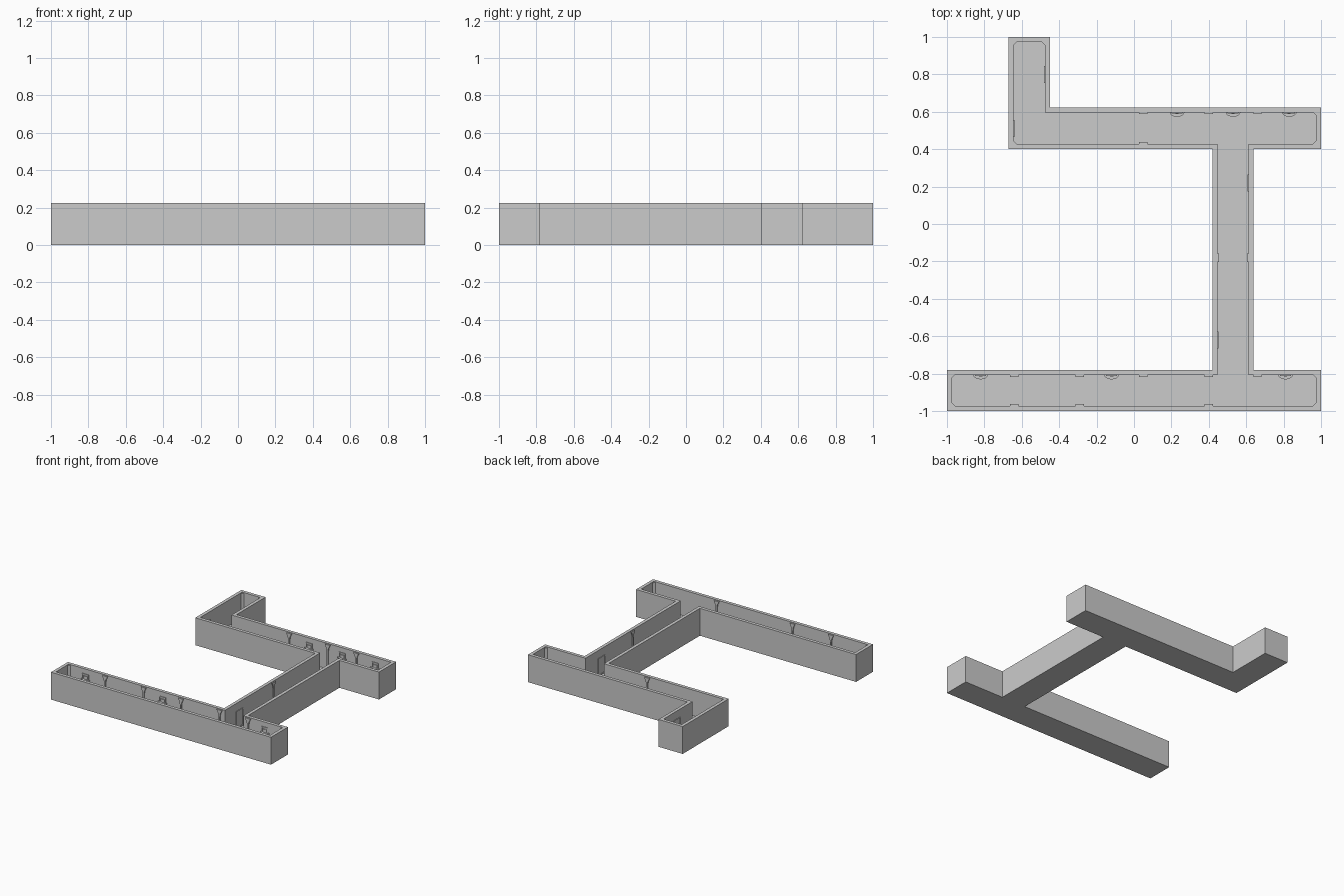
import bpy, bmesh, math
from mathutils import Vector

if "Cube" in bpy.data.objects:
    bpy.data.objects.remove(bpy.data.objects["Cube"])

H, T, FLOOR = 0.225, 0.027, 0.015

def make(name, bm):
    bmesh.ops.recalc_face_normals(bm, faces=bm.faces[:])
    me = bpy.data.meshes.new(name)
    bm.to_mesh(me)
    bm.free()
    ob = bpy.data.objects.new(name, me)
    bpy.context.collection.objects.link(ob)
    return ob

def prism(name, pts, vec):
    """Extrude a closed 3D polygon along vec."""
    bm = bmesh.new()
    f = bm.faces.new([bm.verts.new(p) for p in pts])
    r = bmesh.ops.extrude_face_region(bm, geom=[f], use_keep_orig=True)
    bmesh.ops.translate(bm, vec=vec,
                        verts=[g for g in r["geom"] if isinstance(g, bmesh.types.BMVert)])
    return make(name, bm)

def on_wall(name, profile, x, y, normal, depth):
    """Extrude an (along-wall, z) profile from an inner wall into the room."""
    n = Vector((*normal, 0))
    u = Vector((-n.y, n.x, 0))
    base = Vector((x, y, 0)) - n * 0.002
    return prism(name, [base + u * a + Vector((0, 0, z)) for a, z in profile],
                 n * (depth + 0.002))

# Corridor outline, counter-clockwise
outer = [(-1, -1), (1, -1), (1, -.78), (.64, -.78), (.64, .402), (1, .402), (1, .624),
         (-.45, .624), (-.45, 1), (-.67, 1), (-.67, .402), (.42, .402), (.42, -.78), (-1, -.78)]
pts = [Vector(p) for p in outer]
N = len(pts)
inner, corners = [], []
for i, p in enumerate(pts):
    a = (p - pts[i - 1]).normalized()
    b = (pts[(i + 1) % N] - p).normalized()
    q = p + (b - a) * T if a.cross(b) > 0 else p - (a - b) * -T * -1
    if a.cross(b) < 0:
        q = p + (a - b) * T
    else:
        corners.append((q, -a, b))
    inner.append(q)

# Open-topped shell: outer walls, rim, inner walls, floor and underside
bm = bmesh.new()
loops = [[bm.verts.new((p[0], p[1], z)) for p in ring]
         for ring, z in ((outer, 0), (outer, H), (inner, H), (inner, FLOOR))]
for lo, hi in zip(loops, loops[1:]):
    for i in range(N):
        j = (i + 1) % N
        bm.faces.new((lo[i], lo[j], hi[j], hi[i]))
bm.faces.new(loops[0])
bm.faces.new(loops[-1])
make("corridor_shell", bm)

# Chamfer posts in the room corners
for q, a, b in corners:
    tri = [q, q + a * .016, q + b * .016]
    prism("corner_post", [(p.x, p.y, FLOOR - .002) for p in tri], Vector((0, 0, H - FLOOR - .004)))

# Ribs: narrow pillars that flare into arch spandrels at the top
half = [(.006, FLOOR - .002), (.006, .165), (.010, .190), (.020, .208), (.022, H - .006)]
rib = half + [(-u, z) for u, z in reversed(half)]
yb0, yb1, yt0, yt1 = -1 + T, -.78 - T, .402 + T, .624 - T
xl, xr = .42 + T, .64 - T
UP, DOWN, LEFT, RIGHT = (0, 1), (0, -1), (-1, 0), (1, 0)
for x in (-.64, -.29, .40):
    on_wall("rib", rib, x, yb0, UP, .010)
for x in (-.64, -.29, .05, .40, .66):
    on_wall("rib", rib, x, yb1, DOWN, .010)
on_wall("rib", rib, .05, yt0, UP, .010)
for x in (.05, .40, .66):
    on_wall("rib", rib, x, yt1, DOWN, .010)
for x, n in ((xl, RIGHT), (xr, LEFT)):
    on_wall("rib", rib, x, -.18, n, .008)

def frame(name, w, z0, z1, x, y, n):
    """Rectangular surround made of four bars."""
    t, h = .007, w / 2
    for u0, u1, a, b in ((-h, -h + t, z0, z1), (h - t, h, z0, z1),
                         (-h, h, z1 - t, z1), (-h, h, z0, z0 + t)):
        on_wall(name, [(u0, a), (u1, a), (u1, b), (u0, b)], x, y, n, .005)

# Half-round wall lamps with a small core, above framed panels
def arc(x, y, r, z):
    return [(x + r * math.cos(math.pi * k / 8), y + .002 - r * .65 * math.sin(math.pi * k / 8), z)
            for k in range(9)]

for y, xs in ((yb1, (-.82, -.12, .81)), (yt1, (.23, .53, .83))):
    for x in xs:
        prism("lamp_shelf", arc(x, y, .04, .135), Vector((0, 0, .008)))
        prism("lamp_core", arc(x, y, .017, .143), Vector((0, 0, .025)))
        frame("panel_frame", .06, .12, .185, x, y, DOWN)

# Door surrounds along the side walls
for x, y, n in ((-.67 + T, .51, RIGHT), (-.45 - T, .80, LEFT), (xl, -.62, RIGHT), (xr, .22, LEFT)):
    frame("door_frame", .09, FLOOR, .16, x, y, n)
